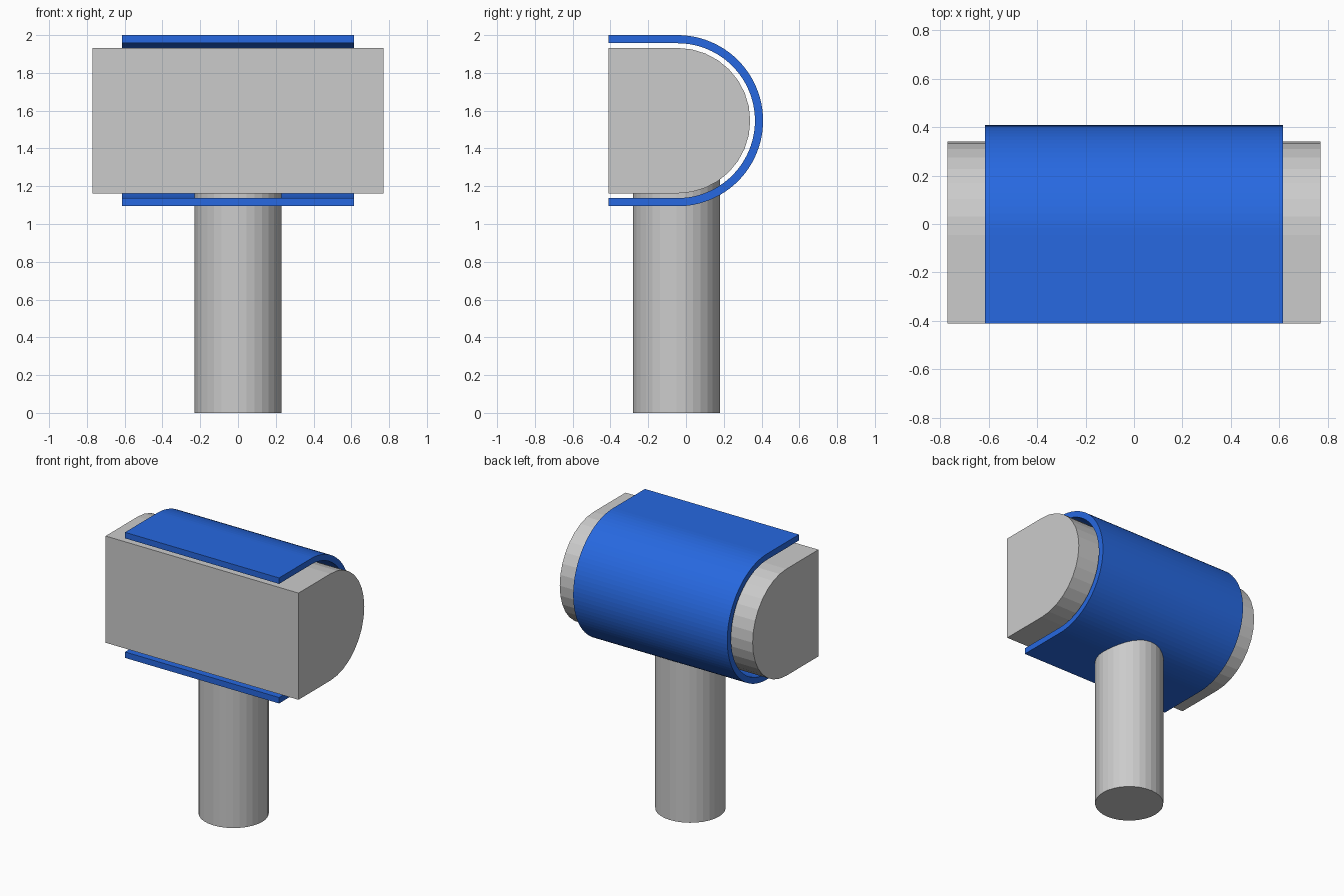
import bpy, bmesh
from math import sin, cos, pi

if "Cube" in bpy.data.objects:
    bpy.data.objects.remove(bpy.data.objects["Cube"])

CY, CZ = -0.045, 1.547   # axis of the rounded back
FRONT = -0.41


def u_curve(r, steps):
    """Open U in the YZ plane: flat top, half round back, flat bottom."""
    arc = [(CY + r * sin(pi * i / steps), CZ + r * cos(pi * i / steps))
           for i in range(steps + 1)]
    return [(FRONT, CZ + r)] + arc + [(FRONT, CZ - r)]


def extrude_x(name, outline, half):
    """Closed YZ outline extruded symmetrically along x."""
    bm = bmesh.new()
    face = bm.faces.new([bm.verts.new((-half, y, z)) for y, z in outline])
    ext = bmesh.ops.extrude_face_region(bm, geom=[face], use_keep_orig=True)
    verts = [v for v in ext["geom"] if isinstance(v, bmesh.types.BMVert)]
    bmesh.ops.translate(bm, verts=verts, vec=(2 * half, 0, 0))
    bmesh.ops.recalc_face_normals(bm, faces=bm.faces)
    mesh = bpy.data.meshes.new(name)
    bm.to_mesh(mesh)
    bm.free()
    obj = bpy.data.objects.new(name, mesh)
    bpy.context.collection.objects.link(obj)
    return obj


# Head block with a rounded back
extrude_x("head", u_curve(0.385, 16), 0.77)

# Blue wrap-around cover, open at the front
cover = extrude_x("cover", u_curve(0.453, 48) + u_curve(0.41, 48)[::-1], 0.615)
blue = bpy.data.materials.new("blue")
blue.diffuse_color = (0.02, 0.14, 0.75, 1)
blue.use_nodes = True
blue.node_tree.nodes["Principled BSDF"].inputs["Base Color"].default_value = blue.diffuse_color
cover.data.materials.append(blue)

# Round post running up into the head
TOP = 1.3
bpy.ops.mesh.primitive_cylinder_add(vertices=32, radius=0.23, depth=TOP,
                                    location=(0, -0.05, TOP / 2))
bpy.context.object.name = "post"
